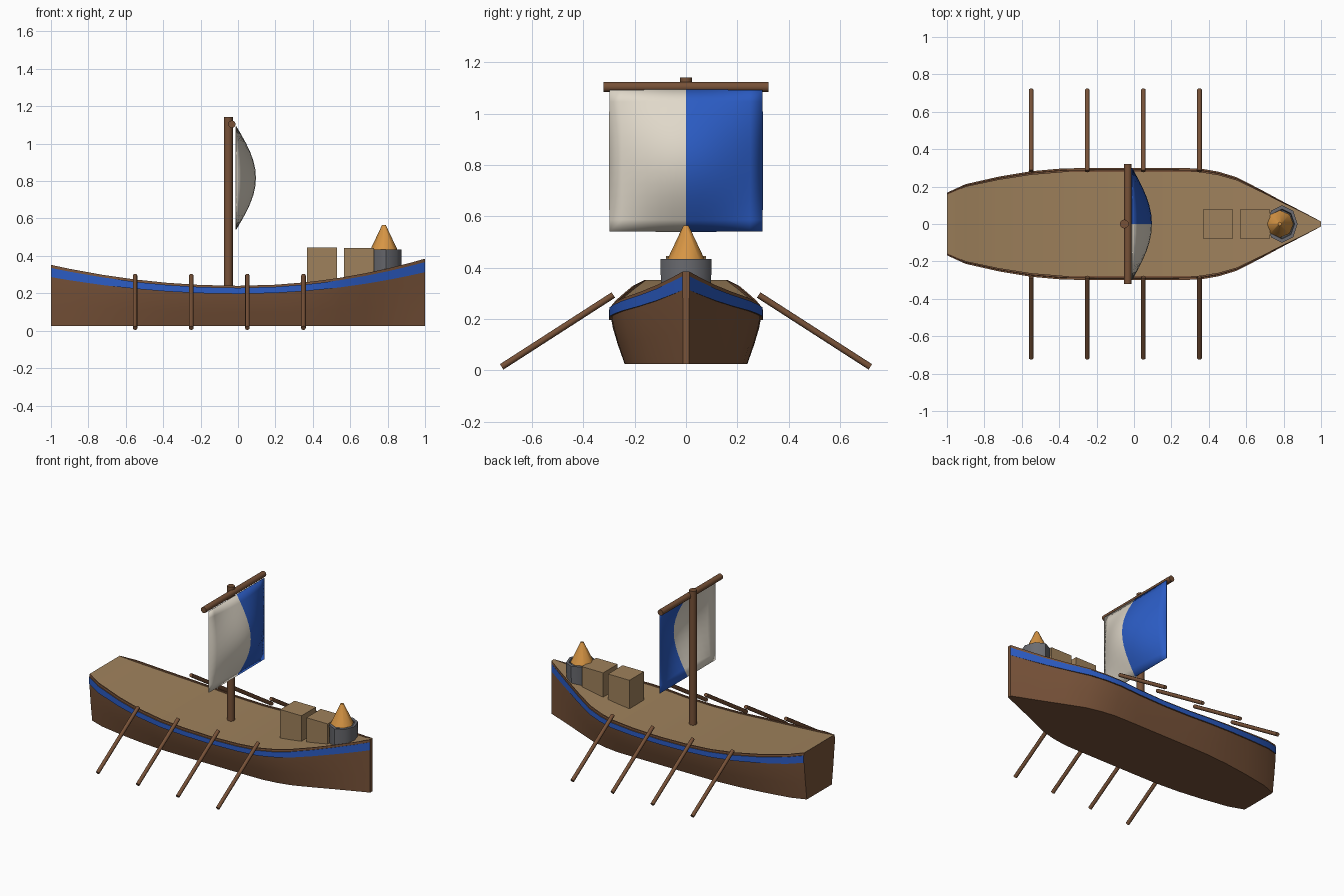
import bpy, bmesh, math
from mathutils import Vector

if "Cube" in bpy.data.objects:
    bpy.data.objects.remove(bpy.data.objects["Cube"])


def mat(name, r, g, b):
    m = bpy.data.materials.new(name)
    m.diffuse_color = tuple((c / 255) ** 2.2 for c in (r, g, b)) + (1,)
    m.use_nodes = True
    m.node_tree.nodes["Principled BSDF"].inputs["Base Color"].default_value = m.diffuse_color
    return m


HULL = mat("hull brown", 120, 84, 60)
WOOD = mat("spar brown", 118, 82, 58)
DECK = mat("deck tan", 157, 128, 92)
BLUE = mat("blue", 47, 92, 194)
CREAM = mat("cream", 224, 216, 201)
GREY = mat("iron grey", 106, 107, 112)
ORANGE = mat("flame orange", 214, 148, 70)


def finish(name, bm, mats, angle=30):
    """Turn a bmesh into a named object, smooth below the given angle."""
    bmesh.ops.recalc_face_normals(bm, faces=bm.faces)
    me = bpy.data.meshes.new(name)
    bm.to_mesh(me)
    bm.free()
    for m in mats:
        me.materials.append(m)
    me.shade_smooth()
    me.set_sharp_from_angle(angle=math.radians(angle))
    ob = bpy.data.objects.new(name, me)
    bpy.context.collection.objects.link(ob)
    return ob


def rod(name, a, b, r, m, sides=12, r2=None):
    """Round bar from point a to point b."""
    a, b = Vector(a), Vector(b)
    bm = bmesh.new()
    bmesh.ops.create_cone(bm, cap_ends=True, segments=sides, radius1=r,
                          radius2=r if r2 is None else r2, depth=(b - a).length)
    ob = finish(name, bm, [m], 50)
    ob.location = (a + b) / 2
    ob.rotation_mode = 'QUATERNION'
    ob.rotation_quaternion = (b - a).to_track_quat('Z', 'Y')
    return ob


def box(name, centre, size, m):
    bm = bmesh.new()
    bmesh.ops.create_cube(bm, size=1)
    bmesh.ops.scale(bm, vec=size, verts=bm.verts)
    ob = finish(name, bm, [m])
    ob.location = centre
    return ob


def sheer(x):
    """Height of the rail along the ship."""
    return 0.24 + (0.112 if x < 0 else 0.145) * x * x


# Hull: cross-sections swept along x (station, half width)
KEEL = 0.025
STATIONS = [(-1, .165), (-.9, .21), (-.72, .25), (-.55, .278), (-.38, .293), (-.2, .295),
            (0, .295), (.2, .295), (.35, .293), (.45, .276), (.55, .246), (.68, .18),
            (.8, .116), (.92, .055), (1, .013)]
# Side profile: (fraction of height, fraction of half width)
PROFILE = [(0, .81), (.35, .9), (.65, .965), (.8, .985), (.8, 1.015),
           (.95, 1.015), (.95, .985), (1, .98), (1, .945), (.965, .945)]
STRIPE_ROW = 4

bm = bmesh.new()
rings = []
for x, w in STATIONS:
    h = sheer(x) - KEEL
    lower = min(1, (1 - x) / .1)      # deck meets the rail at the ends
    lower = min(lower, (x + 1) / .1)
    side = []
    for i, (f, k) in enumerate(PROFILE):
        if i == len(PROFILE) - 1:
            f = 1 - (1 - f) * lower
        side.append((max(w * k, .012 if i < 8 else .008), KEEL + f * h))
    pts = [(y, z) for y, z in side] + [(-y, z) for y, z in reversed(side)]
    rings.append([bm.verts.new((x, y, z)) for y, z in pts])
n, p = len(rings[0]), len(PROFILE)
for a, b in zip(rings, rings[1:]):
    for i in range(n):
        j = (i + 1) % n
        f = bm.faces.new((a[i], a[j], b[j], b[i]))
        if i == STRIPE_ROW or i == n - 2 - STRIPE_ROW:
            f.material_index = 1
        elif i == p - 1:
            f.material_index = 2
# Transom and stem faces, as strips across the ship
for ring in (rings[0], rings[-1]):
    for i in range(p - 1):
        bm.faces.new((ring[i], ring[i + 1], ring[n - 2 - i], ring[n - 1 - i]))
finish("hull", bm, [HULL, BLUE, DECK], 25)

# Mast and yard
rod("mast", (-.052, 0, .2), (-.052, 0, 1.142), .024, WOOD)
rod("yard", (-.033, -.322, 1.104), (-.033, .322, 1.104), .02, WOOD)

# Sail: bellied sheet, one colour on each half
N = 12
bm = bmesh.new()
grid = []
for i in range(N + 1):
    u = i / N
    grid.append([bm.verts.new((-.013 + .105 * math.sin(math.pi * u) * math.sin(math.pi * j / N),
                               -.298 + .596 * u, .542 + .55 * j / N)) for j in range(N + 1)])
for i in range(N):
    for j in range(N):
        f = bm.faces.new((grid[i][j], grid[i + 1][j], grid[i + 1][j + 1], grid[i][j + 1]))
        f.material_index = 0 if i < N // 2 else 1
sail = finish("sail", bm, [CREAM, BLUE])
mod = sail.modifiers.new("thickness", 'SOLIDIFY')
mod.thickness = .004

# Oars: four per side
for k in range(4):
    x = -.55 + .3 * k
    for s, label in ((-1, "front"), (1, "back")):
        rod(f"oar_{label}_{k + 1}", (x, s * .283, .294), (x, s * .718, .014), .0125, WOOD, 8)

# Cargo crates
box("crate_1", (.45, 0, .345), (.16, .155, .2), DECK)
box("crate_2", (.647, 0, .35), (.16, .155, .185), DECK)

# Brazier: eight-sided pot with a rim, and a flame on top
bm = bmesh.new()
loops = []
for r, z in ((.96, .28), (1, .435), (.8, .435), (.74, .4)):
    loops.append([bm.verts.new((.792 + .083 * r * math.cos(math.tau * i / 8),
                                .1 * r * math.sin(math.tau * i / 8), z)) for i in range(8)])
for a, b in zip(loops, loops[1:]):
    for i in range(8):
        j = (i + 1) % 8
        bm.faces.new((a[i], a[j], b[j], b[i]))
bm.faces.new(loops[0])
bm.faces.new(loops[-1])
finish("brazier_pot", bm, [GREY], 50)
rod("brazier_flame", (.78, 0, .432), (.78, 0, .565), .073, ORANGE, 8, .01)
